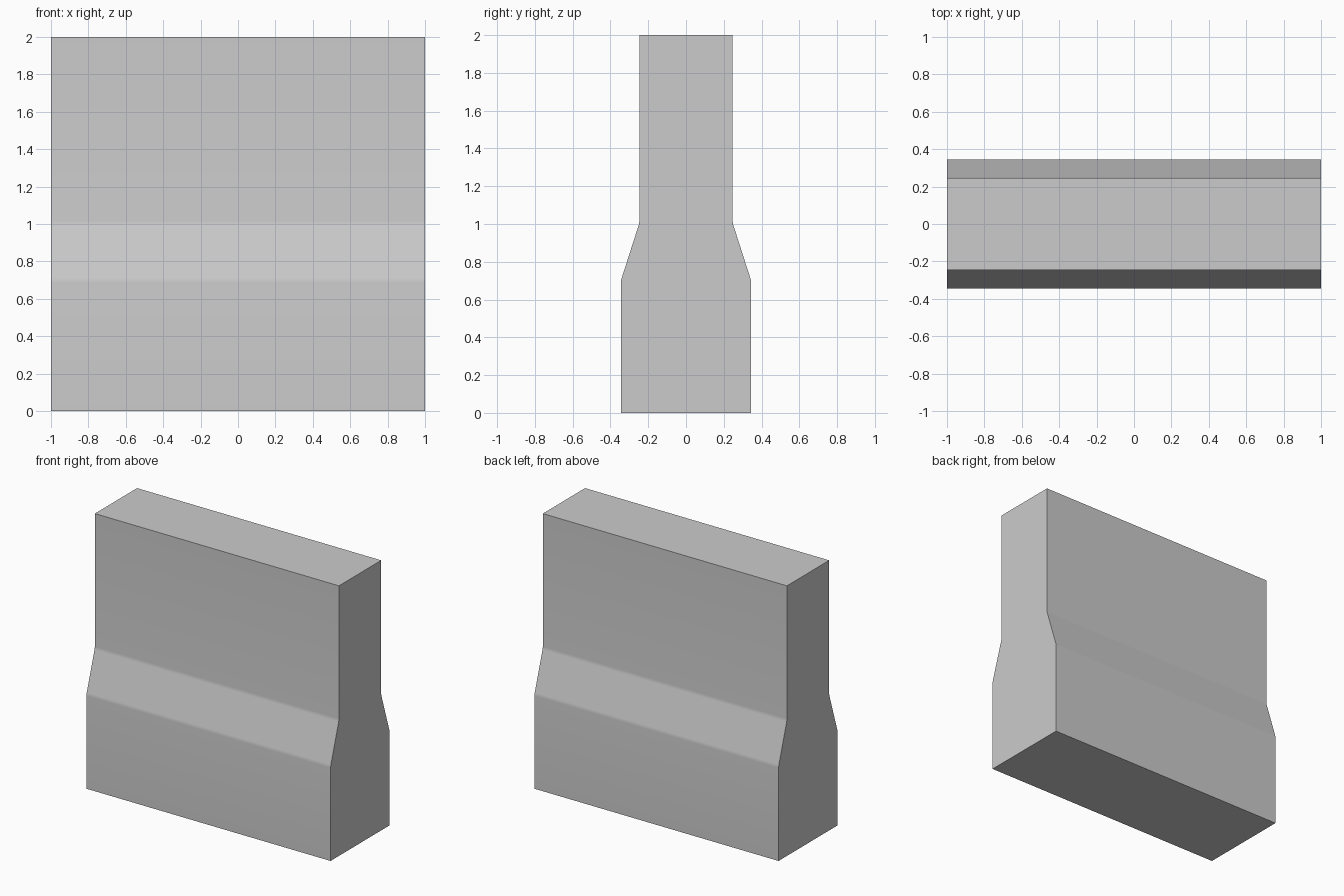
import bpy, bmesh, math

if "Cube" in bpy.data.objects:
    bpy.data.objects.remove(bpy.data.objects["Cube"])

# Half profile of the wall section (y, z), mirrored to the other side
half = [(0.345, 0.0), (0.345, 0.70), (0.247, 1.005), (0.247, 2.0)]
profile = half + [(-y, z) for y, z in reversed(half)]

# Extrude the profile along x
bm = bmesh.new()
face = bm.faces.new([bm.verts.new((-1, y, z)) for y, z in profile])
ext = bmesh.ops.extrude_face_region(bm, geom=[face])
moved = [v for v in ext["geom"] if isinstance(v, bmesh.types.BMVert)]
bmesh.ops.translate(bm, verts=moved, vec=(2, 0, 0))
bmesh.ops.recalc_face_normals(bm, faces=bm.faces)

# Slightly soften the four shallow bends
bends = [e for e in bm.edges
         if abs(e.verts[0].co.x - e.verts[1].co.x) > 1
         and 0.1 < e.verts[0].co.z < 1.9]
bmesh.ops.bevel(bm, geom=bends, offset=0.012, segments=2,
                profile=0.5, affect='EDGES')

mesh = bpy.data.meshes.new("barrier_wall")
bm.to_mesh(mesh)
bm.free()
wall = bpy.data.objects.new("barrier_wall", mesh)
bpy.context.collection.objects.link(wall)

# Smooth the bends, keep outer corners sharp
bpy.context.view_layer.objects.active = wall
wall.select_set(True)
bpy.ops.object.shade_smooth_by_angle(angle=math.radians(30))
